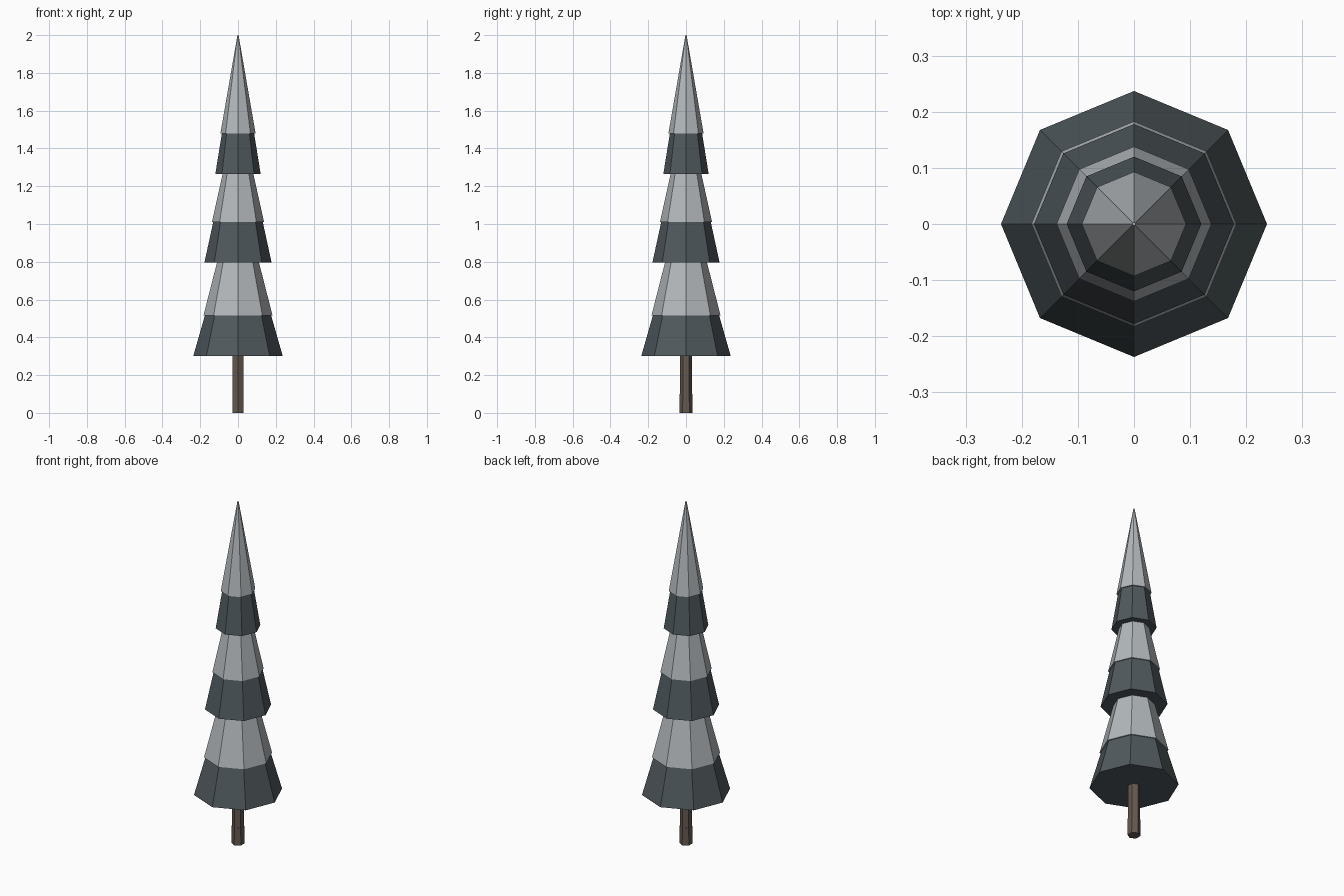
import bpy
from math import pi

if "Cube" in bpy.data.objects:
    bpy.data.objects.remove(bpy.data.objects["Cube"])


def material(name, color):
    m = bpy.data.materials.new(name)
    m.diffuse_color = (*color, 1)
    m.use_nodes = True
    m.node_tree.nodes["Principled BSDF"].inputs["Base Color"].default_value = m.diffuse_color
    return m


def cone(name, z0, z1, r0, r1, sides, mat, turn=0.0):
    bpy.ops.mesh.primitive_cone_add(vertices=sides, radius1=r0, radius2=r1, depth=z1 - z0,
                                    location=(0, 0, (z0 + z1) / 2), rotation=(0, 0, turn))
    ob = bpy.context.object
    ob.name = name
    ob.data.materials.append(mat)
    return ob


needles = material("needles", (0.08, 0.10, 0.11))
snow = material("snow", (0.45, 0.48, 0.50))
bark = material("bark", (0.13, 0.10, 0.08))

# trunk: six sides with a slightly thicker foot
cone("trunk", 0.0, 0.42, 0.033, 0.033, 6, bark)
cone("trunk_foot", 0.0, 0.10, 0.035, 0.034, 6, bark)

# three tiers, each a dark skirt with a paler cap slightly proud of it
# (skirt base z, skirt radius, skirt apex z, cap base z, cap radius, cap apex z)
tiers = [
    ("lower", 0.30, 0.237, 1.12, 0.515, 0.183, 1.22),
    ("middle", 0.795, 0.178, 1.60, 1.01, 0.138, 1.62),
    ("upper", 1.265, 0.12, 1.99, 1.48, 0.093, 2.0),
]
for name, z, r, apex, cz, cr, capex in tiers:
    cone(name + "_branches", z, apex, r, 0.003, 8, needles)
    cone(name + "_snow", cz, capex, cr, 0.003, 8, snow)
